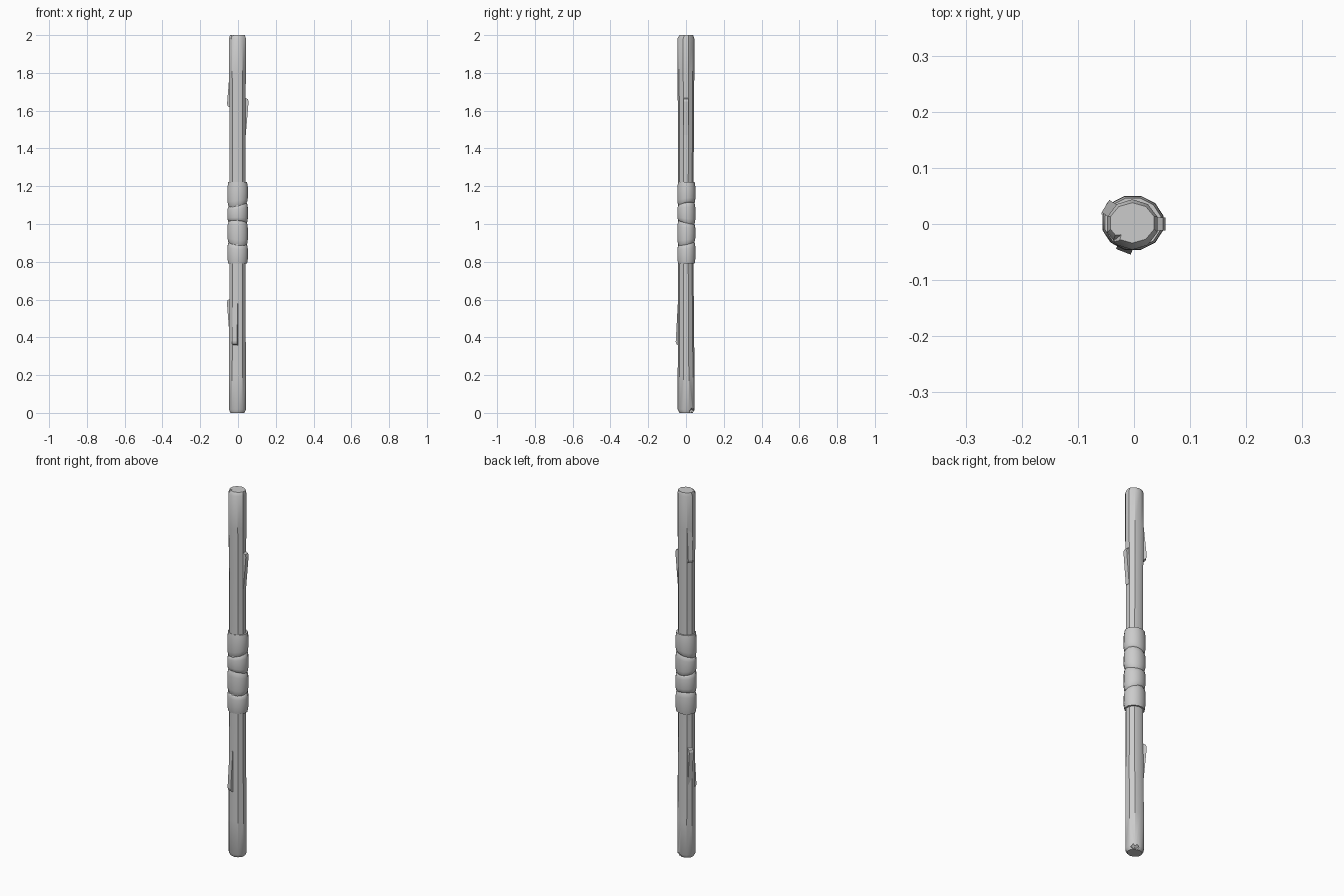
import bpy, bmesh, math
from mathutils import Vector, Matrix

if "Cube" in bpy.data.objects:
    bpy.data.objects.remove(bpy.data.objects["Cube"])

N = 10


def make_object(name, bm, angle=35):
    bmesh.ops.recalc_face_normals(bm, faces=bm.faces)
    me = bpy.data.meshes.new(name)
    bm.to_mesh(me)
    bm.free()
    ob = bpy.data.objects.new(name, me)
    bpy.context.collection.objects.link(ob)
    bpy.ops.object.select_all(action='DESELECT')
    ob.select_set(True)
    bpy.context.view_layer.objects.active = ob
    if angle:
        bpy.ops.object.shade_smooth_by_angle(angle=math.radians(angle))
    return ob


def loft(name, stations, sides=N, angle=35):
    """Stations: (z, rx, ry, cx, cy, tilt_x, tilt_y); closed at both ends."""
    bm = bmesh.new()
    rings = []
    for z, rx, ry, cx, cy, tx, ty in stations:
        ring = []
        for i in range(sides):
            a = 2 * math.pi * (i + 0.5) / sides
            c, s = math.cos(a), math.sin(a)
            ring.append(bm.verts.new((cx + rx * c, cy + ry * s, z + tx * c + ty * s)))
        rings.append(ring)
    for lo, hi in zip(rings, rings[1:]):
        for i in range(sides):
            j = (i + 1) % sides
            bm.faces.new((lo[i], lo[j], hi[j], hi[i]))
    bm.faces.new(rings[0][::-1])
    bm.faces.new(rings[-1])
    return make_object(name, bm, angle)


# Slightly uneven wooden shaft with chamfered ends
shaft = loft("shaft", [(z, rx, ry, -0.003, cy, 0, 0) for z, rx, ry, cy in (
    (0.0, 0.039, 0.035, 0.001), (0.018, 0.047, 0.045, 0.001),
    (0.20, 0.047, 0.045, 0.001), (0.45, 0.046, 0.042, 0.0),
    (0.80, 0.044, 0.041, -0.001), (1.20, 0.044, 0.041, -0.001),
    (1.55, 0.044, 0.042, 0.0), (1.80, 0.047, 0.045, -0.001),
    (1.982, 0.047, 0.045, -0.001), (2.0, 0.041, 0.036, 0.002))])

# Small chips in the shaft ends
for k, (x, y, z, ang) in enumerate(((-0.036, -0.030, 2.0, 40), (0.034, 0.034, 0.0, 45),
                                    (0.016, 0.044, 0.0, 70))):
    bm = bmesh.new()
    bmesh.ops.create_cone(bm, cap_ends=True, segments=4, radius1=0.013,
                          radius2=0.013, depth=0.05)
    tilt = Matrix.Rotation(math.radians(ang), 4, 'Z') @ Matrix.Rotation(
        math.radians(40 if z > 1 else -40), 4, 'Y')
    bm.transform(Matrix.Translation((x, y, z)) @ tilt)
    cutter = make_object(f"chip_cutter_{k}", bm, 0)
    cutter.hide_render = True
    cutter.hide_set(True)
    mod = shaft.modifiers.new("chip", 'BOOLEAN')
    mod.operation = 'DIFFERENCE'
    mod.object = cutter
    mod.solver = 'EXACT'

# Grip wrap: four bulging bands divided by tilted grooves
bounds = [(0.79, 0, 0), (0.897, -0.006, 0.009), (1.008, -0.003, -0.010),
          (1.103, 0.010, 0.007), (1.222, 0, 0)]
profile = [(0.0, 0.87), (0.07, 0.95), (0.22, 1.0), (0.5, 1.015),
           (0.78, 1.0), (0.93, 0.95), (1.0, 0.87)]
for k, (lo, hi) in enumerate(zip(bounds, bounds[1:])):
    st = []
    for t, s in profile:
        z, tx, ty = (a + (b - a) * t for a, b in zip(lo, hi))
        if k == 0 and t < 0.1 or k == 3 and t > 0.9:
            s = max(s, 0.93)
        st.append((z, 0.0555 * s, 0.049 * s, -0.002, 0.002, tx, ty))
    loft(f"grip_band_{k + 1}", st, 12, 50)


def splinter(name, deg, z_flush, z_proud, r_flush, r_proud, width):
    """Sliver lifting from the shaft, flush at one end and proud at the other."""
    slope = 0.022 if z_proud > z_flush else -0.022
    side = [(r_flush - 0.008, z_flush), (r_flush, z_flush),
            (r_proud, z_proud - slope), (r_proud - 0.004, z_proud - slope * 0.4),
            (r_flush - 0.006, z_proud)]
    rot = Matrix.Rotation(math.radians(deg), 4, 'Z')
    bm = bmesh.new()
    a, b = ([bm.verts.new(rot @ Vector((r, w, z))) for r, z in side]
            for w in (-width / 2, width / 2))
    bm.faces.new(a)
    bm.faces.new(b[::-1])
    for i in range(5):
        j = (i + 1) % 5
        bm.faces.new((a[i], b[i], b[j], a[j]))
    make_object(name, bm, 0)


# Raised splinters
splinter("splinter_right", 0, 1.47, 1.67, 0.041, 0.056, 0.024)
splinter("splinter_front", 249, 0.58, 0.355, 0.041, 0.053, 0.028)
splinter("splinter_left_low", 152, 0.40, 0.605, 0.044, 0.060, 0.024)
splinter("splinter_left_high", 148, 1.80, 1.615, 0.045, 0.060, 0.026)
